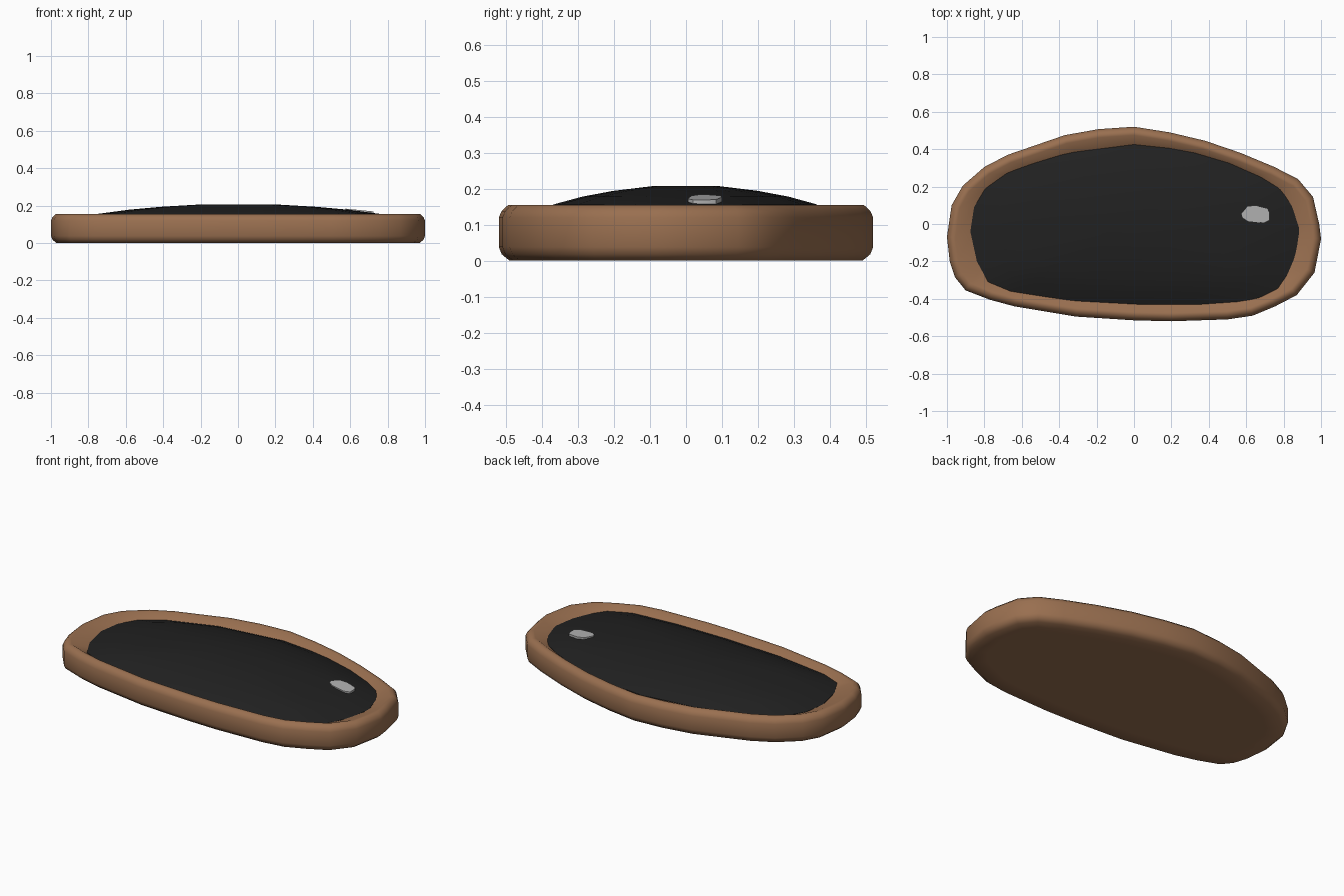
import bpy, bmesh, math

if "Cube" in bpy.data.objects:
    bpy.data.objects.remove(bpy.data.objects["Cube"])

# Top-view outlines, counter-clockwise or clockwise point lists
OUTER = [(0, .52), (.19, .49), (.38, .445), (.57, .38), (.75, .305), (.877, .24),
         (.957, .145), (.99, 0), (1, -.08), (.965, -.26), (.87, -.38), (.755, -.44),
         (.635, -.49), (.5, -.51), (.2, -.52), (0, -.515), (-.31, -.495), (-.64, -.44),
         (-.77, -.405), (-.9, -.355), (-.957, -.285), (-.985, -.2), (-1, -.07),
         (-.975, .1), (-.915, .205), (-.8, .305), (-.675, .37), (-.37, .475), (-.19, .507)]
INNER = [(0, .425), (.19, .405), (.325, .38), (.51, .325), (.68, .25), (.785, .185),
         (.845, .095), (.885, -.03), (.865, -.165), (.82, -.27), (.765, -.35),
         (.635, -.41), (.35, -.43), (.03, -.43), (-.34, -.41), (-.66, -.36),
         (-.78, -.31), (-.84, -.2), (-.875, -.04), (-.855, .09), (-.795, .19),
         (-.675, .275), (-.395, .375)]
PLATE = [(.575, .055), (.605, .095), (.65, .1), (.715, .083), (.725, .06),
         (.725, .02), (.695, .005), (.61, .015), (.58, .035)]


def radial(poly, a):
    """Point where a ray from the origin at angle a meets the outline."""
    dx, dy = math.cos(a), math.sin(a)
    for (x1, y1), (x2, y2) in zip(poly, poly[1:] + poly[:1]):
        ex, ey = x2 - x1, y2 - y1
        d = dx * ey - dy * ex
        if abs(d) < 1e-9:
            continue
        t = (x1 * ey - y1 * ex) / d
        u = (x1 * dy - y1 * dx) / d
        if t > 0 and -1e-6 <= u <= 1 + 1e-6:
            return (dx * t, dy * t)


def inset(poly, d):
    """Shrink an outline by distance d along its corner normals (clockwise list)."""
    out = []
    for i, (x, y) in enumerate(poly):
        (ax, ay), (bx, by) = poly[i - 1], poly[(i + 1) % len(poly)]
        tx, ty = bx - ax, by - ay
        n = math.hypot(tx, ty)
        out.append((x + ty / n * d, y - tx / n * d))
    return out


def loft(name, rings, color, angle, start=True, end=True):
    """Skin a stack of equal-length rings and cap the ends."""
    bm = bmesh.new()
    loops = [[bm.verts.new(p) for p in r] for r in rings]
    for a, b in zip(loops, loops[1:]):
        for i in range(len(a)):
            j = (i + 1) % len(a)
            bm.faces.new((a[i], a[j], b[j], b[i]))
    if start:
        bm.faces.new(loops[0])
    if end:
        bm.faces.new(loops[-1])
    bmesh.ops.recalc_face_normals(bm, faces=bm.faces)
    me = bpy.data.meshes.new(name)
    bm.to_mesh(me)
    bm.free()
    ob = bpy.data.objects.new(name, me)
    bpy.context.collection.objects.link(ob)
    mat = bpy.data.materials.new(name + "_colour")
    mat.diffuse_color = color
    mat.use_nodes = True
    mat.node_tree.nodes["Principled BSDF"].inputs["Base Color"].default_value = mat.diffuse_color
    me.materials.append(mat)
    bpy.context.view_layer.objects.active = ob
    ob.select_set(True)
    bpy.ops.object.shade_smooth_by_angle(angle=math.radians(angle))
    ob.select_set(False)
    return ob


def at(poly, z):
    return [(x, y, z) for x, y in poly]


# Brown body: bevelled slab whose rim dips to the recessed panel
lip = [radial(INNER, math.atan2(y, x)) for x, y in OUTER]
body = [at(inset(OUTER, .12), 0), at(inset(OUTER, .03), 0), at(inset(OUTER, .008), .018),
        at(OUTER, .038), at(OUTER, .12), at(inset(OUTER, .008), .138),
        at(inset(OUTER, .026), .155), at(inset(OUTER, .045), .154),
        at(lip, .125), at([(x * .95, y * .95) for x, y in lip], .11)]
loft("body", body, (.32, .16, .08, 1), 50)

# Black domed panel
dome = [at([(x * s, y * s) for x, y in INNER], z) for s, z in
        ((1, .115), (1, .127), (.85, .157), (.67, .178), (.47, .194), (.22, .207))]
loft("domed_panel", dome, (.015, .015, .015, 1), 40)

# Pale indicator plate, tilted to follow the dome
plate = [[(x, y, .184 - .1 * (x - .575) - d) for x, y in PLATE] for d in (.03, 0)]
loft("indicator_plate", plate, (.45, .45, .45, 1), 30)
